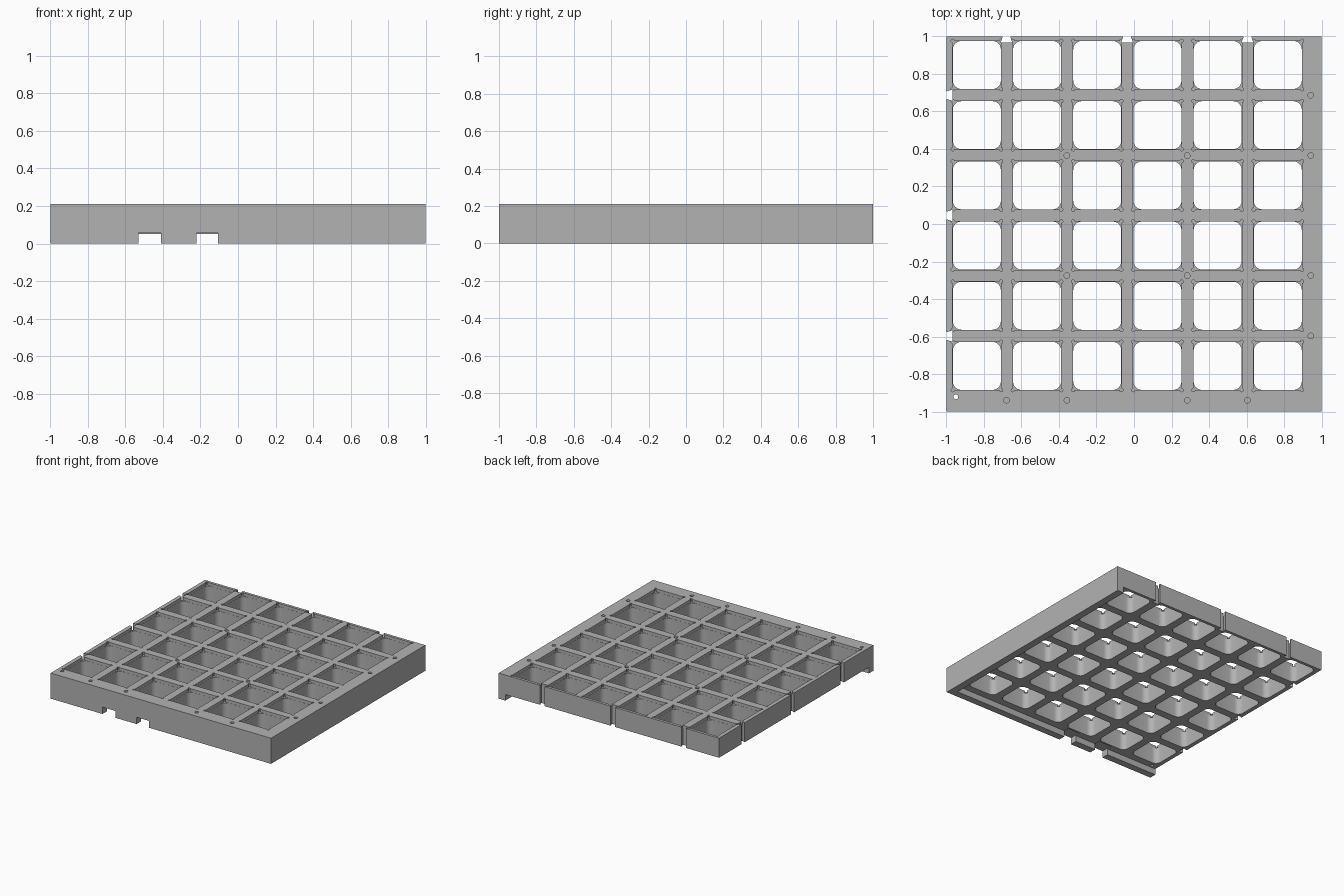
import bpy, bmesh, math

cube = bpy.data.objects.get("Cube")
if cube:
    bpy.data.objects.remove(cube, do_unlink=True)

TOP, FLOOR, PITCH, HALF = 0.21, 0.05, 0.321, 0.128
CELLS = [(-0.838 + PITCH * i, -0.757 + PITCH * j) for i in range(6) for j in range(6)]

grey = bpy.data.materials.new("plastic_grey")
grey.use_nodes = True
colour = (0.45, 0.45, 0.45, 1)
grey.diffuse_color = colour
grey.node_tree.nodes["Principled BSDF"].inputs["Base Color"].default_value = colour


def prism(bm, outline, z0, z1):
    """Extrude a counter-clockwise outline from z0 to z1."""
    low = [bm.verts.new((x, y, z0)) for x, y in outline]
    high = [bm.verts.new((x, y, z1)) for x, y in outline]
    bm.faces.new(low[::-1])
    bm.faces.new(high)
    n = len(low)
    for i in range(n):
        k = (i + 1) % n
        bm.faces.new((low[i], low[k], high[k], high[i]))


def rect(x0, x1, y0, y1):
    return [(x0, y0), (x1, y0), (x1, y1), (x0, y1)]


def arc(cx, cy, r, start, end, steps):
    angles = [math.radians(start + (end - start) * i / steps) for i in range(steps + 1)]
    return [(cx + r * math.cos(a), cy + r * math.sin(a)) for a in angles]


def circle(cx, cy, r):
    return arc(cx, cy, r, 0, 360, 16)[:-1]


def rounded_square(cx, cy, half, r):
    points = []
    for q, (sx, sy) in enumerate([(1, 1), (-1, 1), (-1, -1), (1, -1)]):
        points += arc(cx + sx * (half - r), cy + sy * (half - r), r, 90 * q, 90 * q + 90, 6)
    return points


def relieved_square(cx, cy, half, r):
    """Square whose corners bulge outwards, as left by a round tool."""
    points = []
    for q, (sx, sy) in enumerate([(1, 1), (-1, 1), (-1, -1), (1, -1)]):
        points += arc(cx + sx * half, cy + sy * half, r, 90 * q - 90, 90 * q + 180, 6)
    return points


def make(name, prisms):
    bm = bmesh.new()
    for p in prisms:
        prism(bm, *p)
    mesh = bpy.data.meshes.new(name)
    bm.to_mesh(mesh)
    bm.free()
    mesh.materials.append(grey)
    obj = bpy.data.objects.new(name, mesh)
    bpy.context.collection.objects.link(obj)
    return obj


def cut(body, name, prisms):
    cutter = make(name, prisms)
    cutter.hide_render = True
    mod = body.modifiers.new(name, "BOOLEAN")
    mod.operation, mod.solver, mod.object = "DIFFERENCE", "EXACT", cutter
    bpy.context.view_layer.objects.active = body
    bpy.ops.object.modifier_apply(modifier=mod.name)
    bpy.data.objects.remove(cutter, do_unlink=True)


# Solid block, hollowed below to leave a skirt along the front and the +x side
plate = make("grid_plate", [(rect(-1, 1, -1, 1), 0, TOP)])
cut(plate, "underside_cutter", [(rect(-1.1, 0.94, -0.943, 1.1), -0.1, FLOOR)])

# Rounded wells through the plate, with a corner-relieved seat at the top
cut(plate, "well_cutter", [(rounded_square(x, y, HALF, 0.045), -0.1, 0.3) for x, y in CELLS])
cut(plate, "seat_cutter", [(relieved_square(x, y, HALF + 0.001, 0.009), 0.185, 0.3) for x, y in CELLS])

# Dovetail slots in the back and -x walls
slots = []
for c in (-0.68, -0.037, 0.605):
    slots.append(([(c - 0.031, 0.968), (c + 0.031, 0.968), (c + 0.019, 1.003), (c - 0.019, 1.003)], -0.1, 0.3))
for c in (-0.597, 0.045, 0.687):
    slots.append(([(-1.003, c - 0.019), (-0.967, c - 0.031), (-0.967, c + 0.031), (-1.003, c + 0.019)], -0.1, 0.3))
cut(plate, "slot_cutter", slots)

# Cable notches under the front wall
cut(plate, "notch_cutter", [(rect(-0.53, -0.41, -1.1, -0.9), -0.1, 0.056),
                            (rect(-0.22, -0.107, -1.1, -0.9), -0.1, 0.056)])

# Blind screw holes, and one through hole in the corner
spots = [(0.943, y) for y in (0.687, 0.365, -0.275, -0.597)]
spots += [(x, -0.94) for x in (-0.68, -0.358, 0.284, 0.605)]
spots += [(x, y) for x in (-0.358, 0.284) for y in (0.365, -0.275)]
holes = [(circle(x, y, 0.015), 0.09, 0.3) for x, y in spots]
holes.append((circle(-0.95, -0.922, 0.013), -0.1, 0.3))
cut(plate, "screw_cutter", holes)

# Smooth the rounded well corners, keep the edges sharp
bpy.ops.object.select_all(action="DESELECT")
plate.select_set(True)
bpy.context.view_layer.objects.active = plate
bpy.ops.object.shade_smooth_by_angle(angle=math.radians(30))
